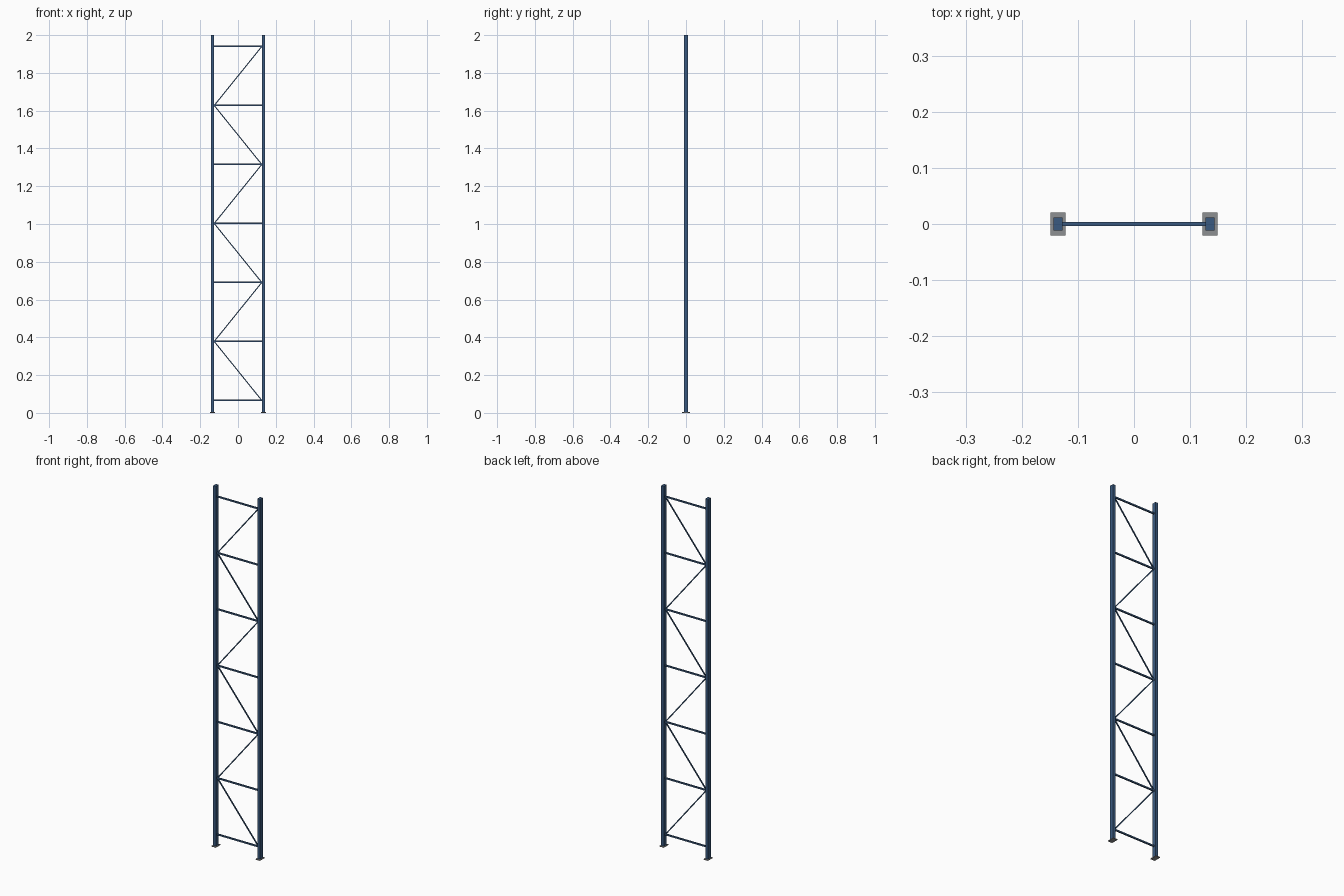
import bpy, math
from mathutils import Vector

if "Cube" in bpy.data.objects:
    bpy.data.objects.remove(bpy.data.objects["Cube"])


def material(name, rgb):
    m = bpy.data.materials.new(name)
    m.diffuse_color = (*rgb, 1.0)
    m.use_nodes = True
    m.node_tree.nodes["Principled BSDF"].inputs["Base Color"].default_value = m.diffuse_color
    return m


blue = material("steel_blue", (0.042, 0.102, 0.215))
grey = material("plate_grey", (0.27, 0.28, 0.29))


def box(name, centre, size, mat, tilt=0.0):
    bpy.ops.mesh.primitive_cube_add(size=1, location=centre, rotation=(0, tilt, 0))
    o = bpy.context.object
    o.name = name
    o.scale = size
    bpy.ops.object.transform_apply(location=False, rotation=True, scale=True)
    o.data.materials.append(mat)
    return o


POST_X = 0.1355
INNER_X = 0.127
levels = [0.066 + i * 0.3123 for i in range(7)]

# Upright posts on base plates
for side, sx in (("left", -1), ("right", 1)):
    box(f"{side}_post", (sx * POST_X, 0, 1.002), (0.0165, 0.0235, 1.996), blue)
    box(f"{side}_base_plate", (sx * POST_X, 0, 0.002), (0.027, 0.041, 0.004), grey)

# Horizontal braces
for i, z in enumerate(levels):
    box(f"horizontal_brace_{i + 1}", (0, 0, z), (2 * INNER_X + 0.004, 0.007, 0.008), blue)

# Zigzag diagonal braces, starting at the lower right
for i in range(6):
    sx = 1 if i % 2 == 0 else -1
    a = Vector((sx * 0.126, 0, levels[i]))
    b = Vector((-sx * 0.126, 0, levels[i + 1]))
    d = b - a
    box(f"diagonal_brace_{i + 1}", (a + b) / 2, (0.0055, 0.0055, d.length), blue,
        math.atan2(d.x, d.z))
